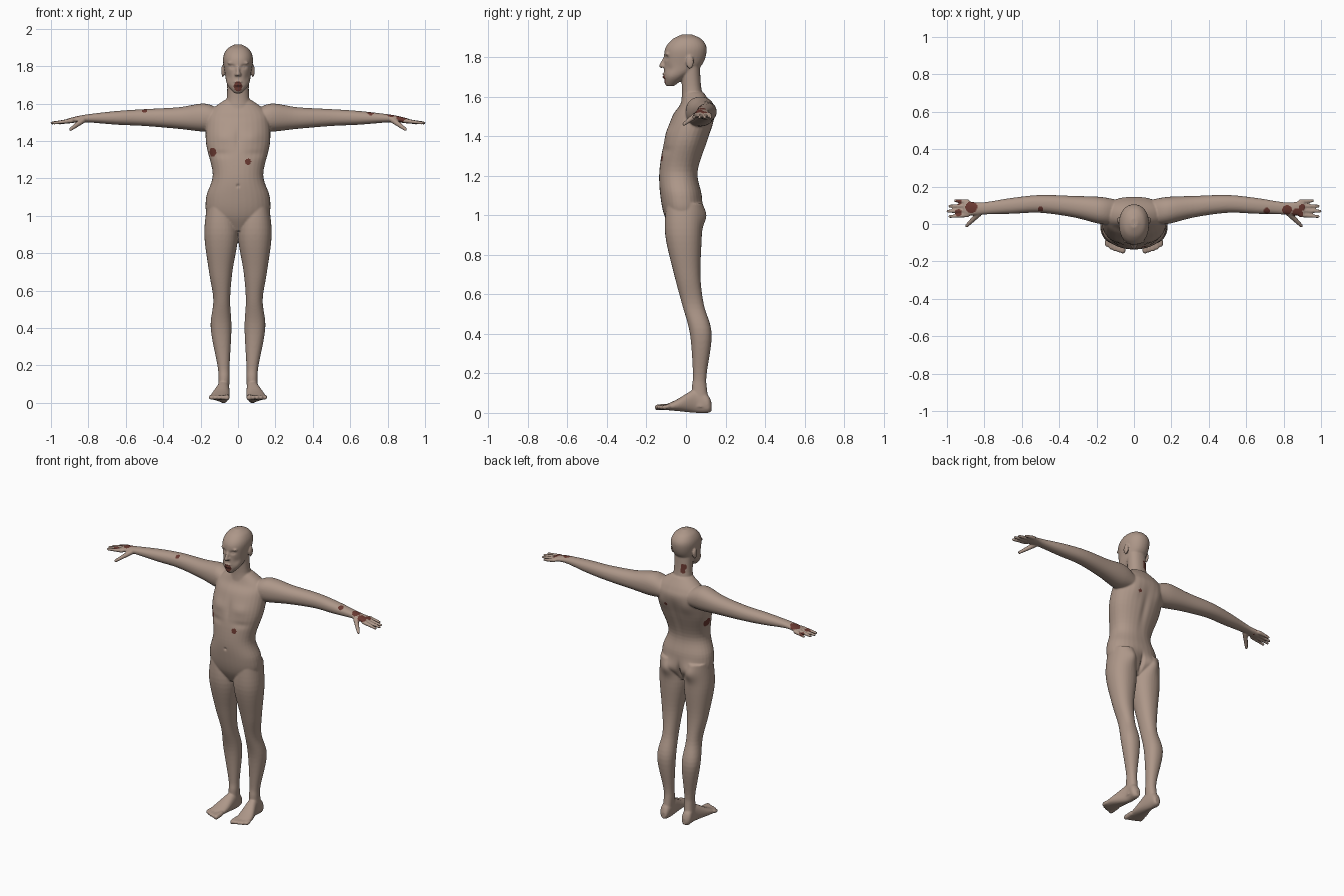
import bpy
import bmesh
from math import cos, sin, pi, exp, copysign
from mathutils import Vector, Matrix

if "Cube" in bpy.data.objects:
    bpy.data.objects.remove(bpy.data.objects["Cube"], do_unlink=True)


def make_material(name, color):
    material = bpy.data.materials.new(name)
    material.use_nodes = True
    material.diffuse_color = color
    shader = material.node_tree.nodes["Principled BSDF"]
    shader.inputs["Base Color"].default_value = color
    return material


skin = make_material("pale skin", (.42, .31, .25, 1))
wound = make_material("dark wound", (.14, .04, .03, 1))
bm = bmesh.new()


def spline(rows, steps=6):
    """Smoothly interpolate the section rows."""
    rows = [Vector(row) for row in rows]
    result = []
    for i, (start, end) in enumerate(zip(rows, rows[1:])):
        before, after = rows[max(i - 1, 0)], rows[min(i + 2, len(rows) - 1)]
        leave, arrive = (end - before) / 2, (after - start) / 2
        for k in range(steps):
            t = k / steps
            ease = t * t * (3 - 2 * t)
            result.append(start.lerp(end, ease) + leave * t * (1 - t) ** 2
                          - arrive * t * t * (1 - t))
    return result + [rows[-1]]


def rounded(angle_value, power):
    return copysign(abs(angle_value) ** (2 / power), angle_value)


def loft(rows, axis, side=1, power=2.2, sides=32):
    """Rows hold a position along the axis and the low/high bounds of the section."""
    rings = []
    for t, a_low, a_high, b_low, b_high in spline(rows):
        ring = []
        for k in range(sides):
            angle = 2 * pi * k / sides
            a = (a_low + a_high + (a_high - a_low) * rounded(cos(angle), power)) / 2
            b = (b_low + b_high + (b_high - b_low) * rounded(sin(angle), power)) / 2
            x, y, z = {"x": (t, a, b), "y": (a, t, b), "z": (a, b, t)}[axis]
            ring.append(bm.verts.new((x * side, y, z)))
        rings.append(ring)
    faces = [bm.faces.new(rings[0]), bm.faces.new(rings[-1])]
    for low, high in zip(rings, rings[1:]):
        for k in range(sides):
            following = (k + 1) % sides
            faces.append(bm.faces.new((low[k], low[following], high[following], high[k])))
    bmesh.ops.recalc_face_normals(bm, faces=faces)


def centred_loft(rows):
    loft([(z, -width, width, front, back) for z, width, front, back in rows], "z")


def blob(center, radii):
    matrix = Matrix.Translation(center) @ Matrix.Diagonal((*radii, 1))
    bmesh.ops.create_icosphere(bm, subdivisions=2, radius=1, matrix=matrix)


def digit(start, end, root_radius, tip_radius, side=1, count=16):
    """Tapered finger or toe."""
    for k in range(count):
        t = k / (count - 1)
        x, y, z = Vector(start).lerp(Vector(end), t)
        radius = root_radius + (tip_radius - root_radius) * t
        blob((x * side, y, z), (radius, radius, radius))


# Torso
centred_loft([
    (.92, .05, -.07, .04), (1, .16, -.11, .08), (1.1, .17, -.13, .08),
    (1.22, .135, -.135, .06), (1.38, .17, -.11, .11), (1.5, .17, -.07, .145),
    (1.56, .15, -.03, .13), (1.62, .07, -.01, .09)])

# Neck
centred_loft([(1.54, .09, -.03, .12), (1.63, .06, -.02, .08), (1.77, .06, -.03, .07)])

# Head
centred_loft([
    (1.655, .02, -.1, -.06), (1.7, .057, -.11, 0), (1.76, .07, -.11, .08),
    (1.84, .08, -.107, .105), (1.89, .06, -.07, .08), (1.915, .02, -.02, .03)])

# Nose, lips and chin
digit((0, -.105, 1.8), (0, -.125, 1.757), .008, .012)
for height in (1.7, 1.715):
    blob((0, -.11, height), (.02, .01, .007))
blob((0, -.1, 1.675), (.02, .01, .015))

for side in (-1, 1):
    # Ears, nostrils and brows
    blob((.08 * side, .02, 1.775), (.01, .02, .035))
    blob((.01 * side, -.115, 1.755), (.01, .01, .008))
    blob((.034 * side, -.095, 1.817), (.025, .01, .008))

    # Arm and palm
    loft([
        (.1, 0, .13, 1.46, 1.57), (.18, 0, .145, 1.45, 1.6),
        (.32, .035, .15, 1.465, 1.58), (.5, .06, .155, 1.48, 1.57),
        (.65, .055, .14, 1.487, 1.56), (.82, .05, .115, 1.5, 1.54),
        (.91, .04, .13, 1.493, 1.52)], "x", side)

    # Fingers fan out, the second one longest
    for k in range(4):
        reach = .995 - .01 * (k - 1) ** 2
        digit((.89, .048 + .024 * k, 1.508), (reach, .04 + .028 * k, 1.496),
              .013, .009, side)
    digit((.83, .055, 1.51), (.895, -.01, 1.462), .017, .01, side)

    # Leg
    loft([
        (.03, .05, .11, .03, .12), (.13, .045, .105, .03, .105),
        (.2, .045, .11, .035, .105), (.4, .035, .146, .02, .13),
        (.55, .042, .132, -.02, .09), (.7, .03, .155, -.06, .073),
        (.9, 0, .18, -.105, .08), (1.06, .03, .165, -.1, .08)], "z", side)

    # Foot and toes
    loft([
        (.13, .06, .09, .01, .05), (.11, .05, .11, 0, .09),
        (.05, .045, .11, 0, .12), (-.05, .045, .145, .01, .066),
        (-.118, .055, .15, .016, .036)], "y", side)
    for k in range(5):
        x, radius = .06 + .021 * k, .016 if k == 0 else .012
        digit((x, -.09, .032), (x, -.143 + .002 * k * k, .028), radius, radius, side)

# Fuse the parts into one smooth skin
mesh = bpy.data.meshes.new("parts")
bm.to_mesh(mesh)
bm.free()
body = bpy.data.objects.new("body", mesh)
bpy.context.collection.objects.link(body)
remesh = body.modifiers.new("fuse", "REMESH")
remesh.mode = "VOXEL"
remesh.voxel_size = .005
relax = body.modifiers.new("relax", "SMOOTH")
relax.factor = .5
relax.iterations = 5
graph = bpy.context.evaluated_depsgraph_get()
fused = bpy.data.meshes.new_from_object(body.evaluated_get(graph))
body.modifiers.clear()
body.data = fused
bpy.data.meshes.remove(mesh)

# Mirrored relief: centre, reach across and up, push along y
relief = {
    "eye socket": ((.032, -.1, 1.797), .014, .01, .011),
    "eyelid": ((.032, -.1, 1.796), .008, .005, -.006),
    "cheek hollow": ((.05, -.09, 1.74), .015, .02, .006),
    "mouth line": ((0, -.11, 1.708), .02, .003, .006),
    "breastbone": ((0, -.1, 1.41), .015, .06, .005),
    "chest muscle": ((.08, -.1, 1.42), .05, .035, -.007),
    "rib edge": ((.09, -.1, 1.33), .05, .02, .005),
    "navel": ((0, -.13, 1.16), .008, .008, .008),
    "spine groove": ((0, .12, 1.33), .02, .13, -.008),
    "shoulder blade": ((.09, .13, 1.45), .04, .05, .007),
    "buttock": ((.08, .09, 1), .05, .05, .024),
    "buttock cleft": ((0, .1, .98), .011, .05, -.02),
}
for vertex in fused.vertices:
    x, y, z = vertex.co
    for center, across, up, push in relief.values():
        distance = Vector(((abs(x) - center[0]) / across,
                           (y - center[1]) / .06, (z - center[2]) / up))
        vertex.co.y += push * exp(-distance.length_squared)

# Wounds: faces within reach of each centre
wounds = {
    "mouth and chin": ((0, -.12, 1.69), .028),
    "upper nape": ((-.03, .07, 1.69), .02),
    "lower nape": ((-.03, .08, 1.665), .02),
    "front flank": ((-.135, -.07, 1.34), .025),
    "side flank": ((-.155, 0, 1.33), .03),
    "belly": ((.055, -.125, 1.29), .017),
    "shoulder blade": ((.06, .145, 1.44), .02),
    "right loin": ((-.067, .08, 1.26), .018),
    "left loin": ((.09, .075, 1.24), .016),
    "right knuckles": ((-.87, .09, 1.53), .032),
    "right little finger": ((-.94, .12, 1.515), .02),
    "right index finger": ((-.94, .06, 1.515), .02),
    "right elbow": ((-.5, .08, 1.56), .015),
    "left forearm": ((.71, .07, 1.55), .018),
    "left wrist": ((.82, .075, 1.54), .026),
    "left knuckles": ((.875, .055, 1.53), .03),
    "left fingers": ((.9, .09, 1.525), .018),
}
fused.materials.clear()
fused.materials.append(skin)
fused.materials.append(wound)
for face in fused.polygons:
    hurt = any((face.center - Vector(center)).length < reach
               for center, reach in wounds.values())
    face.material_index = int(hurt)

bpy.context.view_layer.objects.active = body
body.select_set(True)
bpy.ops.object.shade_smooth()
